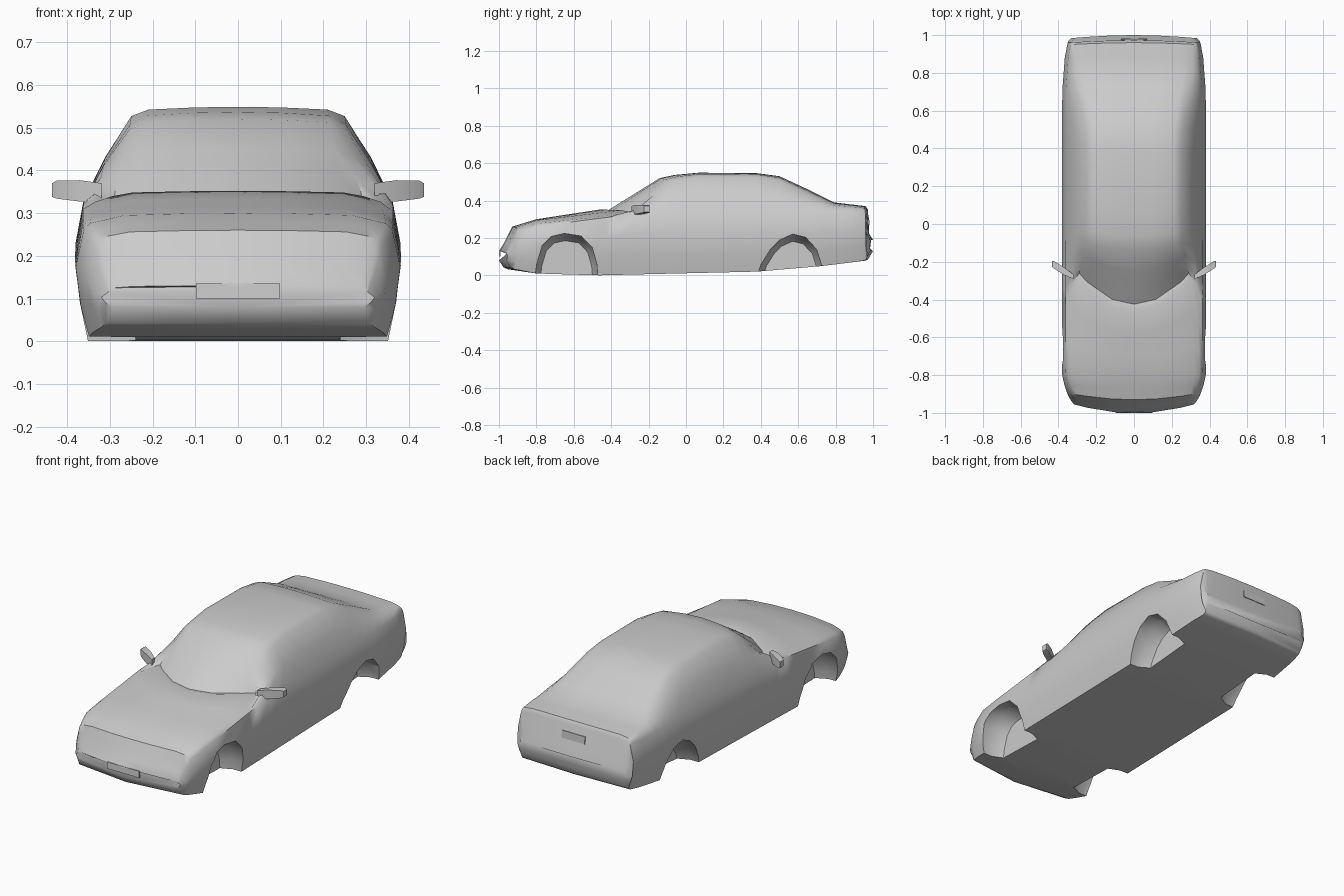
import bpy, bmesh
from mathutils import Vector

if "Cube" in bpy.data.objects:
    bpy.data.objects.remove(bpy.data.objects["Cube"])

paint = bpy.data.materials.new("grey_paint")
paint.use_nodes = True
GREY = (0.6, 0.6, 0.6, 1)
paint.diffuse_color = GREY
paint.node_tree.nodes["Principled BSDF"].inputs["Base Color"].default_value = GREY


def curve(keys):
    """Return a function reading a piecewise linear curve."""
    def read(y):
        if y <= keys[0][0]:
            return keys[0][1]
        for (a, p), (b, q) in zip(keys, keys[1:]):
            if y <= b:
                return p + (q - p) * (y - a) / (b - a)
        return keys[-1][1]
    return read


def loft(name, rings):
    """Skin closed rings of points and cap both ends."""
    bm = bmesh.new()
    rows = [[bm.verts.new(p) for p in ring] for ring in rings]
    for a, b in zip(rows, rows[1:]):
        for i in range(len(a)):
            j = (i + 1) % len(a)
            bm.faces.new((a[i], a[j], b[j], b[i]))
    bm.faces.new(rows[0])
    bm.faces.new(rows[-1])
    bmesh.ops.recalc_face_normals(bm, faces=bm.faces)
    for f in bm.faces:
        f.smooth = True
    mesh = bpy.data.meshes.new(name)
    bm.to_mesh(mesh)
    bm.free()
    mesh.materials.append(paint)
    obj = bpy.data.objects.new(name, mesh)
    bpy.context.collection.objects.link(obj)
    return obj


def activate(obj):
    bpy.ops.object.select_all(action='DESELECT')
    obj.select_set(True)
    bpy.context.view_layer.objects.active = obj


# Curves along the car: centre line, underside, widths and shoulder
top = curve([(-1, .13), (-.975, .17), (-.93, .26), (-.8, .3), (-.46, .352), (-.425, .343),
             (-.14, .52), (-.06, .537), (.07, .549), (.38, .546), (.5, .53), (.65, .46),
             (.79, .39), (.96, .37), (.973, .35), (.98, .22), (1, .19)])
bottom = curve([(-1, .08), (-.97, .035), (-.8, .01), (-.47, 0), (.38, .02),
                (.73, .05), (.97, .08), (1, .13)])
width = curve([(-1, .32), (-.96, .345), (-.9, .365), (-.78, .383), (0, .38), (.7, .38),
               (.9, .365), (.98, .35), (1, .335)])
shoulder = curve([(-1, .115), (-.975, .15), (-.93, .225), (-.8, .262), (-.3, .325), (0, .32),
                  (.7, .335), (.96, .335), (.973, .325), (.98, .205), (1, .175)])
edge_x = curve([(-1, .29), (-.8, .32), (-.42, .29), (-.14, .255), (.07, .25), (.4, .25),
                (.5, .255), (.65, .28), (.79, .31), (1, .31)])
edge_z = curve([(-1, .125), (-.975, .163), (-.93, .247), (-.8, .282), (-.46, .34),
                (-.425, .337), (-.14, .495), (.07, .527), (.38, .525), (.5, .505),
                (.65, .435), (.79, .375), (.96, .36), (.973, .342), (.98, .217), (1, .187)])
nose_bow = curve([(-1, .45), (-.8, 0), (.9, 0), (1, -.15)])
cowl_bow = curve([(-.8, 0), (-.44, 2), (0, 0)])


def section(y):
    zb, zs, zt, w = bottom(y), shoulder(y), top(y), width(y)
    ex, ez = edge_x(y), edge_z(y)
    h = zs - zb
    half = [(0, zb, 0), (w * .92, zb, 0), (w * .97, zb + .3 * h, 0), (w, zb + .65 * h, 0),
            (w * .95, zs, 0), ((w * .95 + ex) / 2 + .006, (zs + ez) / 2 + .004, .5),
            (ex, ez, 1), (ex * .84, ez + (zt - ez) * .7, 1),
            (ex * .4, ez + (zt - ez) * .93, 1), (0, zt, 1)]
    pts = [(x, y + (nose_bow(y) + cowl_bow(y) * k) * x * x, z) for x, z, k in half]
    return pts + [(-x, py, z) for x, py, z in pts[-2:0:-1]]


# Body shell
stations = [-1, -.975, -.95, -.93, -.87, -.8, -.7, -.58, -.46, -.425, -.35, -.25, -.14,
            -.06, .07, .22, .38, .5, .58, .65, .72, .79, .88, .96, .973, .98, 1]
body = loft("body_shell", [section(y) for y in stations])

# Wheel arch pockets
front_arch = [(-.815, -.05), (-.8, .06), (-.77, .16), (-.72, .21), (-.65, .226),
              (-.56, .212), (-.5, .15), (-.475, .06), (-.465, -.05)]
rear_arch = [(.36, -.05), (.4, .06), (.45, .14), (.5, .19), (.57, .222),
             (.64, .205), (.7, .14), (.725, .06), (.74, -.05)]
for profile in (front_arch, rear_arch):
    mid = sum(y for y, z in profile) / len(profile)
    for side in (1, -1):
        rings = [[(side * x, mid + (y - mid) * s, z * s if z > 0 else z) for y, z in profile]
                 for x, s in ((.45, 1), (.3, .98), (.24, .82))]
        cutter = loft("arch_cutter", rings)
        cutter.hide_render = True
        activate(body)
        mod = body.modifiers.new("arch", 'BOOLEAN')
        mod.operation = 'DIFFERENCE'
        mod.solver = 'EXACT'
        mod.object = cutter
        bpy.ops.object.modifier_apply(modifier=mod.name)
        bpy.data.objects.remove(cutter)
activate(body)
bpy.ops.object.shade_smooth_by_angle(angle=.75)

# Door mirrors
for side, name in ((1, "left_mirror"), (-1, "right_mirror")):
    rings = []
    for x, y, low, high, depth in ((.32, -.28, .325, .37, .012), (.37, -.25, .327, .377, .02),
                                   (.425, -.215, .334, .376, .02), (.435, -.21, .338, .37, .015)):
        rings.append([(side * x, y + dy, z) for dy, z in
                      ((-depth, low), (depth, low), (depth, high), (-depth, high))])
    mirror = loft(name, rings)
    activate(mirror)
    bpy.ops.object.shade_smooth_by_angle(angle=.6)


# Thin number plate panels
def panel(name, wide, low, high, y_low, y_high, thick):
    rings = [[(x, y + t, z) for y, z, t in ((y_low, low, 0), (y_low, low, thick),
                                           (y_high, high, thick), (y_high, high, 0))]
             for x in (-wide, wide)]
    plate = loft(name, rings)
    activate(plate)
    bpy.ops.object.shade_smooth_by_angle(angle=.5)


panel("front_plate", .098, .1, .135, -1, -.998, .008)
panel("rear_plate", .07, .27, .31, .973, .971, .008)
